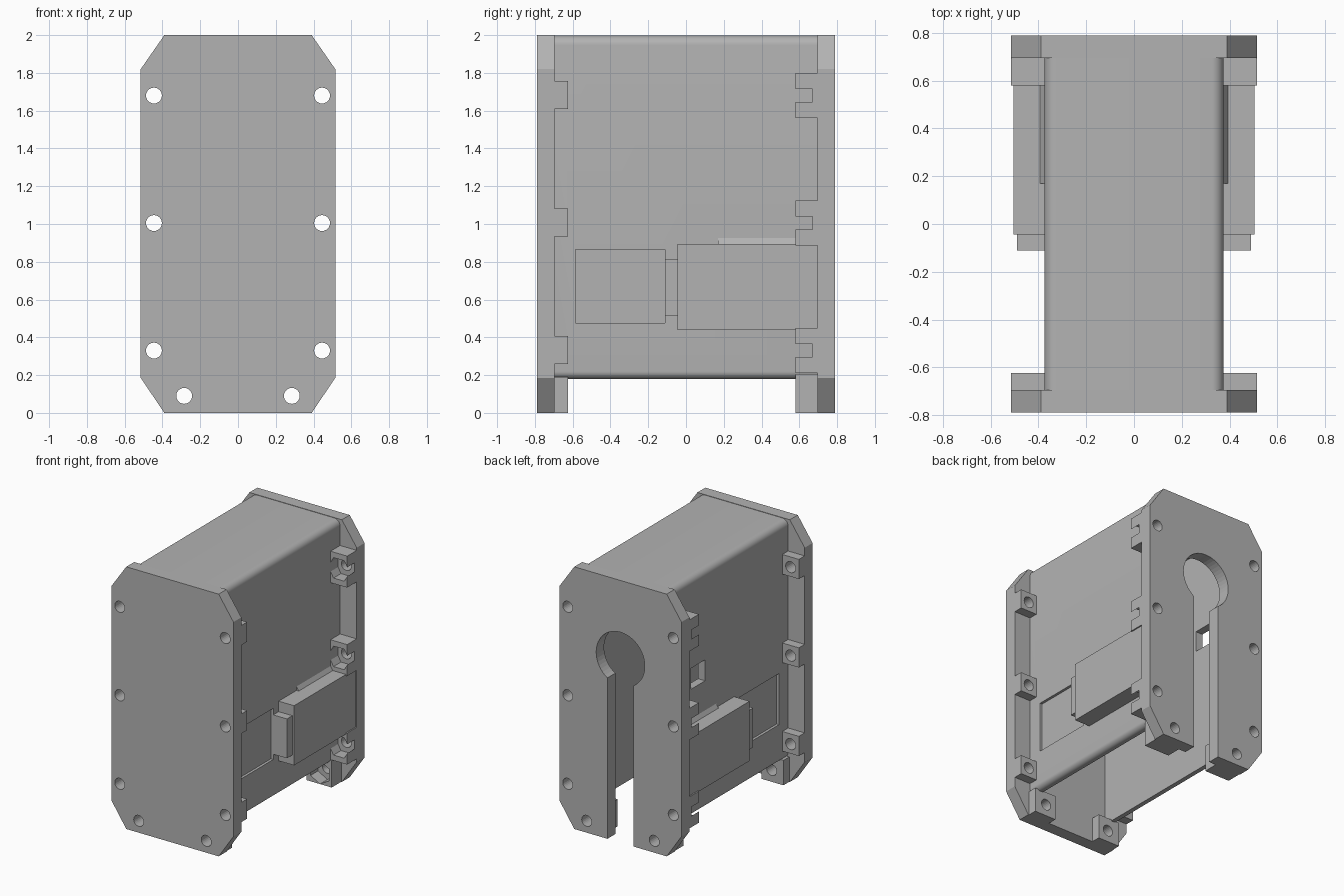
import bpy, bmesh, math
from mathutils import Matrix, Vector

if "Cube" in bpy.data.objects:
    bpy.data.objects.remove(bpy.data.objects["Cube"])

grey = bpy.data.materials.new("plain_grey")
grey.diffuse_color = (0.45, 0.45, 0.45, 1)
grey.use_nodes = True
grey.node_tree.nodes["Principled BSDF"].inputs["Base Color"].default_value = grey.diffuse_color


def make(name, bm, helper=False):
    bmesh.ops.recalc_face_normals(bm, faces=bm.faces)
    me = bpy.data.meshes.new(name)
    bm.to_mesh(me)
    bm.free()
    me.materials.append(grey)
    ob = bpy.data.objects.new(name, me)
    bpy.context.collection.objects.link(ob)
    if helper:
        ob.hide_render = True
        ob.hide_set(True)
    return ob


def prism(bm, pts, y0, y1):
    """Extrude an xz outline along y."""
    f = bm.faces.new([bm.verts.new((x, y0, z)) for x, z in pts])
    r = bmesh.ops.extrude_face_region(bm, geom=[f])
    vs = [v for v in r["geom"] if isinstance(v, bmesh.types.BMVert)]
    bmesh.ops.translate(bm, verts=vs, vec=(0, y1 - y0, 0))


def box(bm, x0, x1, y0, y1, z0, z1):
    prism(bm, [(x0, z0), (x1, z0), (x1, z1), (x0, z1)], y0, y1)


def ngon(cx, cz, r, n, a0=0.0):
    return [(cx + r * math.cos(a0 + math.tau * i / n),
             cz + r * math.sin(a0 + math.tau * i / n)) for i in range(n)]


def cut(ob, cutter):
    m = ob.modifiers.new("cut", 'BOOLEAN')
    m.operation, m.solver, m.object = 'DIFFERENCE', 'EXACT', cutter


SIDE_Z = (0.33, 1.005, 1.68)
SCREWS = [(s * 0.445, z) for s in (-1, 1) for z in SIDE_Z] + [(s * 0.285, 0.09) for s in (-1, 1)]
OCT = [(-0.39, 0), (0.39, 0), (0.515, 0.185), (0.515, 1.82),
       (0.39, 2), (-0.39, 2), (-0.515, 1.82), (-0.515, 0.185)]

# screw hole cutter
bm = bmesh.new()
for x, z in SCREWS:
    prism(bm, ngon(x, z, 0.042, 24), -1, 1)
holes = make("screw_hole_cutter", bm, True)

# hexagonal nut pocket cutter, open to the outside
bm = bmesh.new()
for x, z in SCREWS:
    prism(bm, ngon(x, z, 0.09, 6, math.pi / 2 if z < 0.2 else 0), 0.5, 0.67)
pockets = make("nut_pocket_cutter", bm, True)

# keyhole cutter: round hole with a slot down to the bottom edge
bm = bmesh.new()
R, W, CZ = 0.205, 0.11, 1.40
a = math.asin(W / R)
N = 40
arc = []
for i in range(N + 1):
    t = -math.pi / 2 + a + (math.tau - 2 * a) * i / N
    arc.append((R * math.cos(t), CZ + R * math.sin(t)))
prism(bm, [(-W, -0.1), (W, -0.1)] + arc, 0.6, 0.9)
keyhole = make("keyhole_cutter", bm, True)

# end plates
for name, y0, y1 in (("front_plate", -0.79, -0.695), ("back_plate", 0.695, 0.79)):
    bm = bmesh.new()
    prism(bm, OCT, y0, y1)
    plate = make(name, bm)
    cut(plate, holes)
    if y0 > 0:
        cut(plate, keyhole)

# screw bosses behind each plate
bm_f, bm_b = bmesh.new(), bmesh.new()
for s in (-1, 1):
    for z in SIDE_Z:
        box(bm_f, s * 0.365, s * 0.515, -0.697, -0.625, z - 0.072, z + 0.078)
        box(bm_b, s * 0.365, s * 0.515, 0.58, 0.697, z - 0.12, z + 0.12)
    box(bm_f, s * 0.20, s * 0.385, -0.697, -0.625, 0, 0.19)
    box(bm_b, s * 0.17, s * 0.385, 0.58, 0.697, 0, 0.205)
front_bosses = make("front_bosses", bm_f)
back_bosses = make("back_bosses", bm_b)
cut(front_bosses, holes)
cut(back_bosses, pockets)
cut(back_bosses, holes)

# housing shell: rounded outside, open underneath
HW, T, Z0, Z1 = 0.375, 0.06, 0.18, 1.997


def corner(cx, cz, r, t0):
    return [(cx + r * math.cos(t0 + math.pi / 2 * i / 8),
             cz + r * math.sin(t0 + math.pi / 2 * i / 8)) for i in range(9)]


half = ([(HW - T, Z1 - T), (HW - T, Z0)] + corner(HW - 0.04, Z0 + 0.04, 0.04, -math.pi / 2)
        + corner(HW - 0.05, Z1 - 0.05, 0.05, 0))
bm = bmesh.new()
prism(bm, half + [(-x, z) for x, z in reversed(half)], -0.70, 0.70)
shell = make("housing_shell", bm)

# shallow side panels and one side window
bm = bmesh.new()
for s in (-1, 1):
    box(bm, s * 0.355, s * 0.45, -0.585, -0.11, 0.475, 0.865)
box(bm, -0.45, -0.25, 0.305, 0.475, 1.15, 1.31)
openings = make("side_opening_cutter", bm, True)
cut(shell, openings)

# side boxes with stepped noses and a sloped ledge
for s, side in ((-1, "left"), (1, "right")):
    bm = bmesh.new()
    box(bm, s * 0.35, s * 0.505, -0.045, 0.697, 0.44, 0.895)
    make(side + "_side_box", bm)
    bm = bmesh.new()
    box(bm, s * 0.35, s * 0.49, -0.11, -0.04, 0.515, 0.815)
    make(side + "_box_nose", bm)
    bm = bmesh.new()
    prism(bm, [(s * 0.36, 0.89), (s * 0.397, 0.89), (s * 0.375, 0.925), (s * 0.36, 0.925)], 0.17, 0.59)
    make(side + "_ledge", bm)

# smooth the rounded edges, keep the rest sharp
bpy.ops.object.select_all(action='DESELECT')
for ob in bpy.context.collection.objects:
    if not ob.hide_render:
        ob.select_set(True)
        bpy.context.view_layer.objects.active = ob
bpy.ops.object.shade_smooth_by_angle(angle=math.radians(30))
